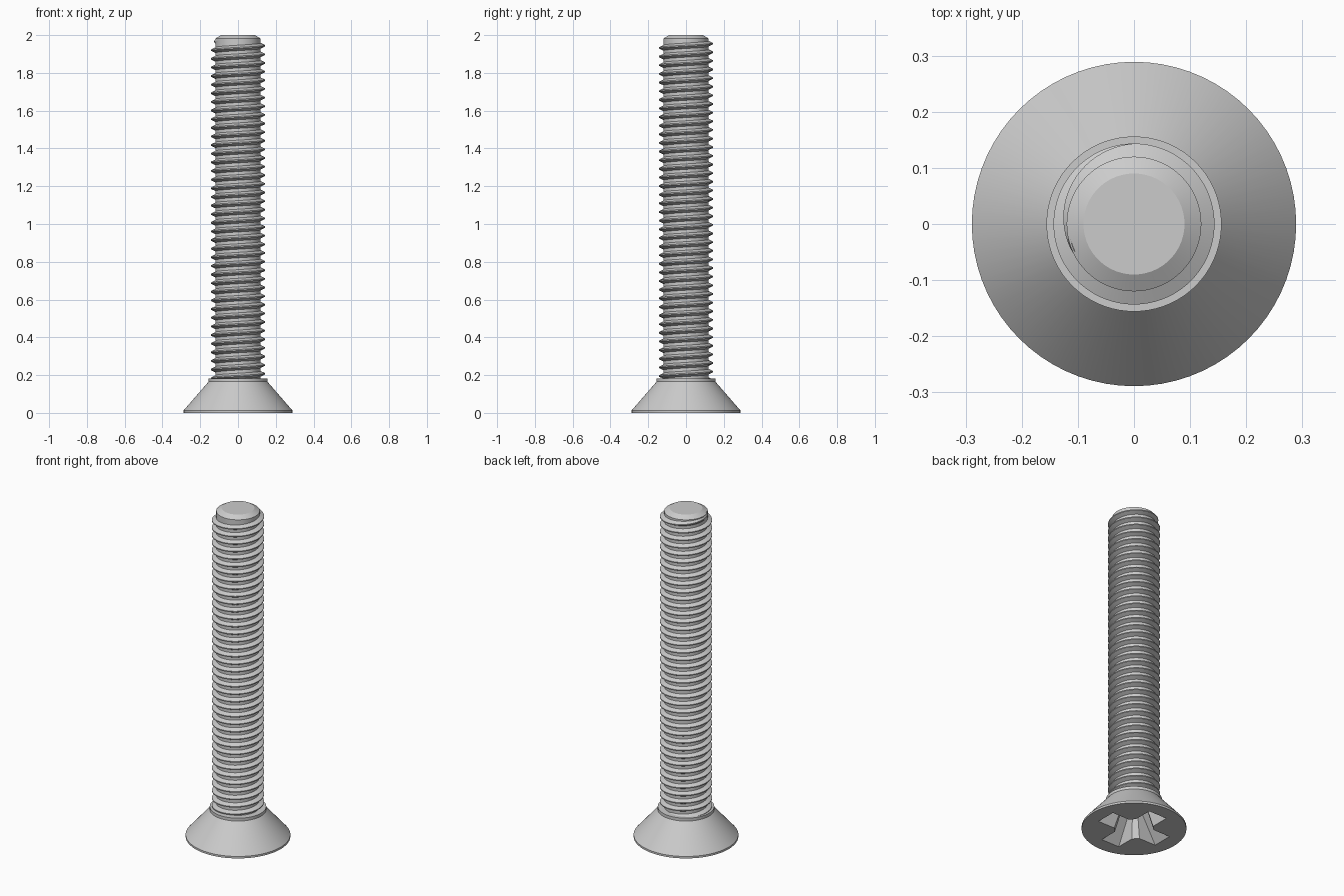
import bpy, bmesh, math

cube = bpy.data.objects.get("Cube")
if cube:
    bpy.data.objects.remove(cube, do_unlink=True)

SEGMENTS = 72
CORE_R, CREST_R = 0.12, 0.143
PITCH = 0.0457
HEAD_TOP = 0.183

# Plain steel
steel = bpy.data.materials.new("steel grey")
steel.use_nodes = True
steel.diffuse_color = (0.6, 0.6, 0.6, 1)
steel.node_tree.nodes["Principled BSDF"].inputs["Base Color"].default_value = (0.6, 0.6, 0.6, 1)


def finish(bm, name):
    bmesh.ops.recalc_face_normals(bm, faces=bm.faces[:])
    mesh = bpy.data.meshes.new(name)
    bm.to_mesh(mesh)
    bm.free()
    mesh.materials.append(steel)
    obj = bpy.data.objects.new(name, mesh)
    bpy.context.collection.objects.link(obj)
    return obj


def smooth(obj):
    bpy.ops.object.select_all(action='DESELECT')
    obj.select_set(True)
    bpy.context.view_layer.objects.active = obj
    bpy.ops.object.shade_smooth_by_angle(angle=math.radians(25))


def loft(bm, rings, cap=True):
    """Join equal closed rings of points with quads and cap both ends."""
    loops = [[bm.verts.new(p) for p in ring] for ring in rings]
    for a, b in zip(loops, loops[1:]):
        for i in range(len(a)):
            j = (i + 1) % len(a)
            bm.faces.new((a[i], a[j], b[j], b[i]))
    if cap:
        bm.faces.new(loops[0])
        bm.faces.new(loops[-1])


def circle(r, z):
    return [(r * math.cos(t), r * math.sin(t), z)
            for t in (2 * math.pi * i / SEGMENTS for i in range(SEGMENTS))]


def cross(length, width, chamfer, z):
    """Four-armed outline with chamfered inner corners."""
    h = width / 2
    arm = [(h + chamfer, -h), (length, -h), (length, h), (h + chamfer, h)]
    points = []
    for k in range(4):
        c, s = round(math.cos(k * math.pi / 2)), round(math.sin(k * math.pi / 2))
        points += [(x * c - y * s, x * s + y * c, z) for x, y in arm]
    return points


# Countersunk head with collar, plain core and chamfered tip
profile = [(0.289, 0), (0.289, 0.012), (0.156, 0.165), (0.156, HEAD_TOP),
           (CORE_R, HEAD_TOP), (CORE_R, 1.982), (0.09, 2)]
bm = bmesh.new()
loft(bm, [circle(r, z) for r, z in profile])
body = finish(bm, "head_and_core")

# Tapered cross recess cut into the head
bm = bmesh.new()
loft(bm, [cross(0.212, 0.126, 0.03, -0.01), cross(0.085, 0.07, 0.02, 0.15)])
cutter = finish(bm, "recess_cutter")
cutter.hide_render = True
cut = body.modifiers.new("recess", 'BOOLEAN')
cut.operation = 'DIFFERENCE'
cut.solver = 'EXACT'
cut.object = cutter
bpy.ops.object.select_all(action='DESELECT')
body.select_set(True)
bpy.context.view_layer.objects.active = body
bpy.ops.object.modifier_apply(modifier=cut.name)
bpy.data.objects.remove(cutter, do_unlink=True)
smooth(body)

# Right-hand helical thread that fades into the core near the tip
END_Z, END_ANGLE = 1.955, math.pi / 2
FADE = math.radians(115)
step = 2 * math.pi / SEGMENTS
start = -int((END_Z - HEAD_TOP + 0.012) / PITCH * SEGMENTS)
rings = []
for i in range(start, int(FADE / step) + 1):
    t = END_ANGLE + i * step
    z = END_Z + PITCH * i / SEGMENTS
    height = (CREST_R - CORE_R) * (1 - max(0, i * step / FADE)) + 0.0005
    half_base, half_crest = 0.0165, 0.003
    section = [(CORE_R - 0.004, -half_base), (CORE_R + height, -half_crest),
               (CORE_R + height, half_crest), (CORE_R - 0.004, half_base)]
    rings.append([(r * math.cos(t), r * math.sin(t), z + dz) for r, dz in section])
bm = bmesh.new()
loft(bm, rings)
smooth(finish(bm, "thread"))
